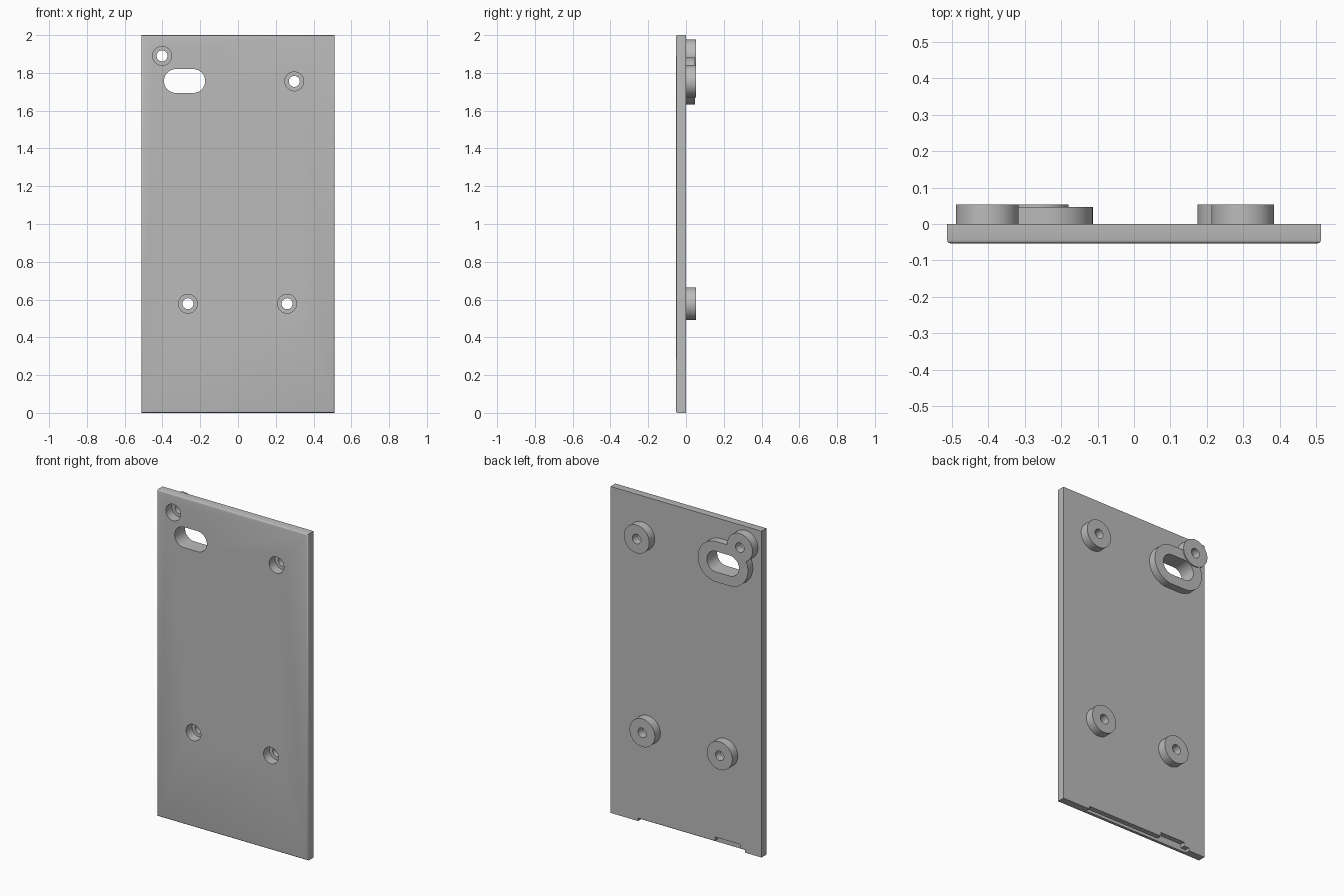
import bpy, bmesh, math
from mathutils import Matrix, Vector

if "Cube" in bpy.data.objects:
    bpy.data.objects.remove(bpy.data.objects["Cube"])

W, H = 1.024, 2.0
FRONT, MID, BACK = -0.053, 0.0, 0.053

grey = bpy.data.materials.new("grey_plastic")
grey.use_nodes = True
COLOR = (0.5, 0.5, 0.5, 1)
grey.diffuse_color = COLOR
grey.node_tree.nodes["Principled BSDF"].inputs["Base Color"].default_value = COLOR


def make_object(name, bm):
    bmesh.ops.recalc_face_normals(bm, faces=bm.faces)
    mesh = bpy.data.meshes.new(name)
    bm.to_mesh(mesh)
    bm.free()
    mesh.materials.append(grey)
    obj = bpy.data.objects.new(name, mesh)
    bpy.context.scene.collection.objects.link(obj)
    return obj


def box(name, x, y, z):
    """Box from (min, max) pairs."""
    bm = bmesh.new()
    bmesh.ops.create_cube(bm, size=1)
    for v in bm.verts:
        v.co = Vector([(a + b) / 2 + c * (b - a) for c, (a, b) in zip(v.co, (x, y, z))])
    return make_object(name, bm)


def stadium(name, x, z, r, y0, y1, half_run=0.0, steps=32):
    """Round prism along y, stretched sideways by half_run."""
    bm = bmesh.new()
    ring = []
    for side in (1, -1):
        for i in range(steps + (half_run > 0)):
            a = math.pi * i / steps - side * math.pi / 2
            ring.append(bm.verts.new((x + side * half_run + r * math.cos(a), y0,
                                      z + r * math.sin(a))))
    face = bm.faces.new(ring)
    out = bmesh.ops.extrude_face_region(bm, geom=[face])
    tops = [g for g in out["geom"] if isinstance(g, bmesh.types.BMVert)]
    bmesh.ops.translate(bm, verts=tops, vec=(0, y1 - y0, 0))
    return make_object(name, bm)


def combine(target, tool, operation):
    mod = target.modifiers.new(operation.lower(), "BOOLEAN")
    mod.operation, mod.object, mod.solver = operation, tool, "EXACT"
    bpy.context.view_layer.objects.active = target
    bpy.ops.object.modifier_apply(modifier=mod.name)
    bpy.data.objects.remove(tool)


# Flat plate with softened front edges
plate = box("mounting_plate", (-W / 2, W / 2), (FRONT, MID), (0, H))
bm = bmesh.new()
bm.from_mesh(plate.data)
rim = [e for e in bm.edges if all(v.co.y < FRONT + 0.001 for v in e.verts)]
bmesh.ops.bevel(bm, geom=rim, offset=0.009, segments=3, affect="EDGES", profile=0.5)
bm.to_mesh(plate.data)
bm.free()

# Raised collar around the cable slot
SLOT = dict(x=-0.283, z=1.757, half_run=0.046)
combine(plate, stadium("slot_collar", r=0.124, y0=-0.02, y1=0.047, **SLOT), "UNION")

# Screw bosses on the back
SCREWS = [(-0.402, 1.89), (0.298, 1.755), (-0.265, 0.578), (0.26, 0.578)]
for x, z in SCREWS:
    combine(plate, stadium("boss", x, z, 0.086, -0.021, BACK), "UNION")

# Slot opening, screw holes and counterbores from the front
combine(plate, stadium("slot_cutter", r=0.063, y0=-0.2, y1=0.2, **SLOT), "DIFFERENCE")
for x, z in SCREWS:
    combine(plate, stadium("hole_cutter", x, z, 0.029, -0.2, 0.2), "DIFFERENCE")
    combine(plate, stadium("bore_cutter", x, z, 0.05, -0.2, 0.005), "DIFFERENCE")

# Rebate along the lower back edge, with a taller relief at one end
for x, top in (((-0.4, 0.325), 0.018), ((-0.365, -0.195), 0.042)):
    combine(plate, box("rebate_cutter", x, (-0.03, 0.1), (-0.1, top)), "DIFFERENCE")

plate.select_set(True)
bpy.context.view_layer.objects.active = plate
bpy.ops.object.shade_smooth_by_angle(angle=math.radians(35))
